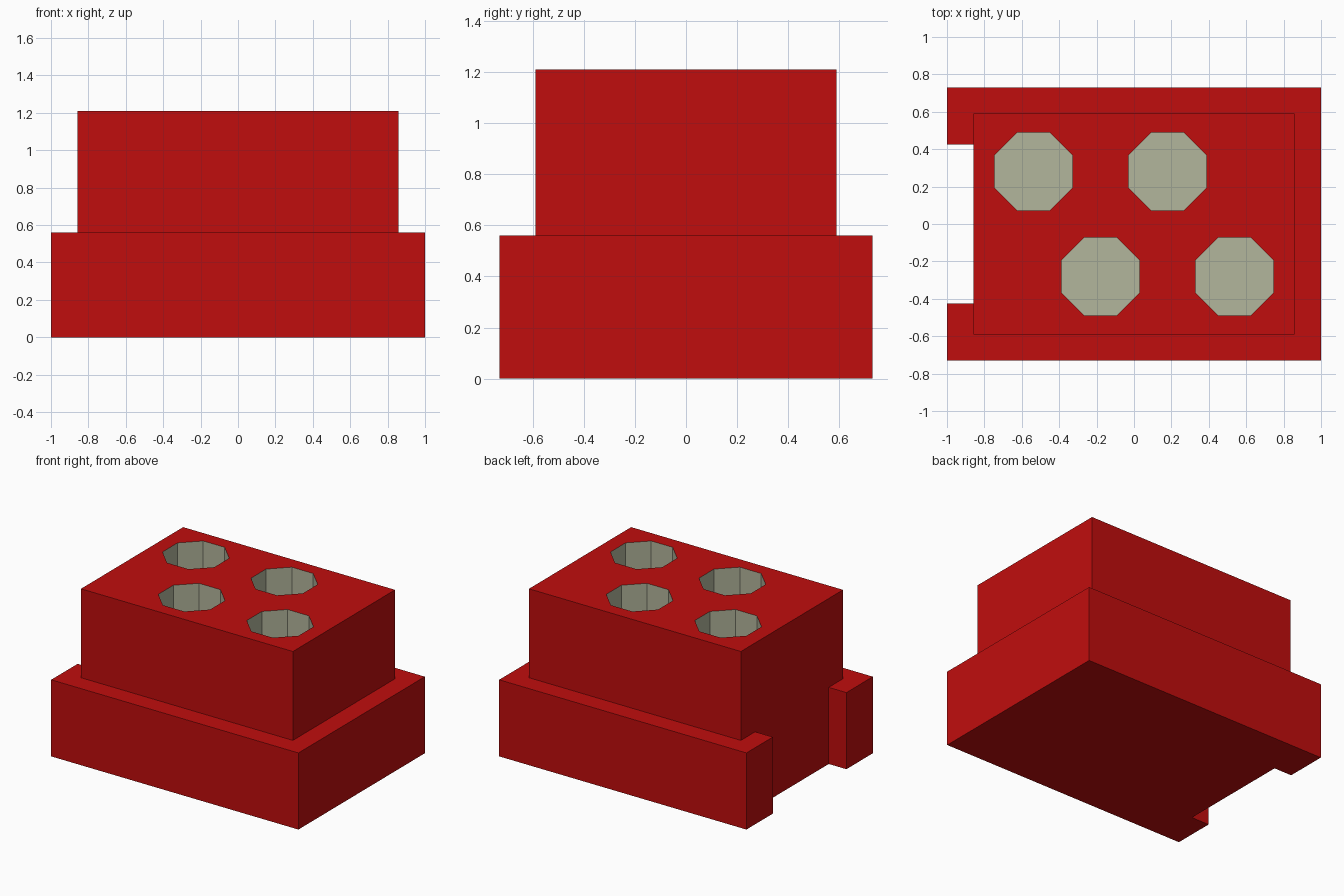
import bpy
import bmesh
import math

default_cube = bpy.data.objects.get("Cube")
if default_cube:
    bpy.data.objects.remove(default_cube, do_unlink=True)


def make_material(name, color):
    mat = bpy.data.materials.new(name)
    mat.use_nodes = True
    mat.diffuse_color = color
    mat.node_tree.nodes["Principled BSDF"].inputs["Base Color"].default_value = color
    return mat


red = make_material("red", (0.53, 0.004, 0.004, 1))
stone_grey = make_material("stone grey", (0.45, 0.465, 0.335, 1))


def add_prism(bm, outline, bottom, top):
    """Extrude a flat outline between two heights."""
    face = bm.faces.new([bm.verts.new((x, y, bottom)) for x, y in outline])
    moved = bmesh.ops.extrude_face_region(bm, geom=[face], use_keep_orig=True)["geom"]
    verts = [v for v in moved if isinstance(v, bmesh.types.BMVert)]
    bmesh.ops.translate(bm, verts=verts, vec=(0, 0, top - bottom))


def make_object(name, outlines, bottom, top, mat):
    bm = bmesh.new()
    for outline in outlines:
        add_prism(bm, outline, bottom, top)
    bmesh.ops.recalc_face_normals(bm, faces=bm.faces)
    mesh = bpy.data.meshes.new(name)
    bm.to_mesh(mesh)
    bm.free()
    mesh.materials.append(mat)
    obj = bpy.data.objects.new(name, mesh)
    bpy.context.collection.objects.link(obj)
    return obj


def octagon(cx, cy, half_width):
    radius = half_width / math.cos(math.pi / 8)
    angles = [math.pi / 8 + i * math.pi / 4 for i in range(8)]
    return [(cx + radius * math.cos(a), cy + radius * math.sin(a)) for a in angles]


STEP, TOP = 0.56, 1.21
BX, BY = 1.0, 0.73      # base half sizes
UX, UY = 0.857, 0.59    # upper block half sizes
NOTCH = 0.425

# Base with a full-height notch in one end
base_outline = [(BX, -BY), (BX, BY), (-BX, BY), (-BX, NOTCH),
                (-UX, NOTCH), (-UX, -NOTCH), (-BX, -NOTCH), (-BX, -BY)]
make_object("base", [base_outline], 0, STEP, red)

# Upper block
block_outline = [(-UX, -UY), (UX, -UY), (UX, UY), (-UX, UY)]
block = make_object("upper_block", [block_outline], STEP, TOP, red)

# Staggered octagonal sockets, cut into the block and lined in grey
centres = [(-0.537, 0.28), (0.179, 0.28), (-0.179, -0.28), (0.537, -0.28)]
cutter = make_object("socket_cutter", [octagon(x, y, 0.209) for x, y in centres],
                     STEP + 0.05, TOP + 0.1, stone_grey)
cutter.hide_render = True
block.data.materials.append(stone_grey)

cut = block.modifiers.new("sockets", 'BOOLEAN')
cut.operation = 'DIFFERENCE'
cut.solver = 'EXACT'
cut.object = cutter
bpy.context.view_layer.update()
depsgraph = bpy.context.evaluated_depsgraph_get()
cut_mesh = bpy.data.meshes.new_from_object(block.evaluated_get(depsgraph))
block.modifiers.clear()
block.data = cut_mesh
bpy.data.objects.remove(cutter, do_unlink=True)

# Faces lying strictly inside the block belong to the sockets
cut_mesh.materials.clear()
cut_mesh.materials.append(red)
cut_mesh.materials.append(stone_grey)
for face in cut_mesh.polygons:
    c = face.center
    inside = (abs(c.x) < UX - 0.01 and abs(c.y) < UY - 0.01
              and STEP + 0.01 < c.z < TOP - 0.01)
    face.material_index = 1 if inside else 0
